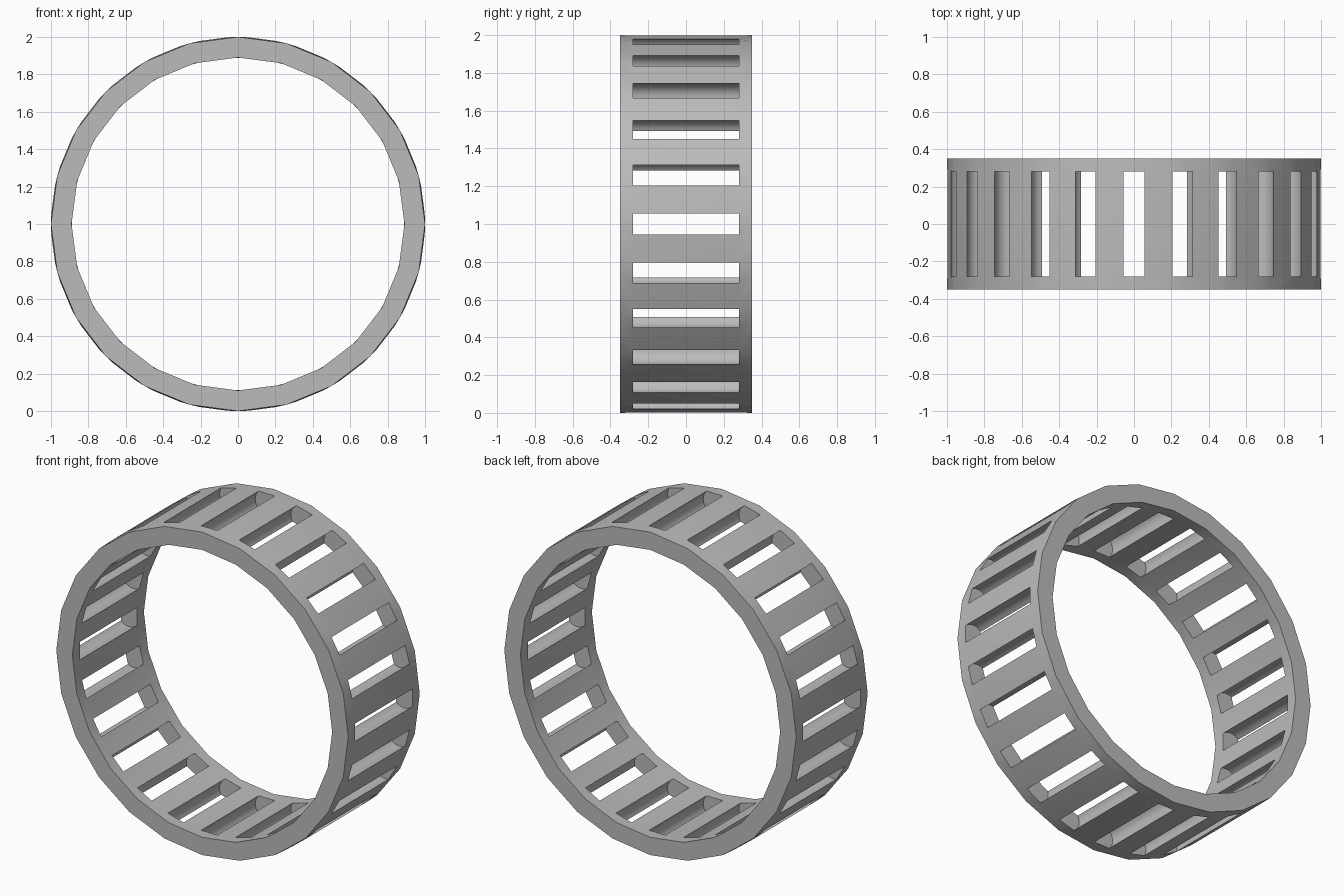
import bpy
import bmesh
from math import sin, cos, pi, radians

cube = bpy.data.objects.get("Cube")
if cube:
    bpy.data.objects.remove(cube)

SLOTS = 24
OUTER, INNER = 1.0, 0.89
HALF_WIDTH, HALF_SLOT = 0.35, 0.28
PITCH, POCKET = 0.943, 0.078      # centre radius and radius of each roller pocket
ARC_STEPS = 8

steel = bpy.data.materials.new("grey steel")
steel.use_nodes = True
GREY = (0.5, 0.5, 0.5, 1.0)
steel.diffuse_color = GREY
steel.node_tree.nodes["Principled BSDF"].inputs["Base Color"].default_value = GREY

bm = bmesh.new()


def ring_point(radius, side, y, angle):
    """Point at a radius and sideways offset, turned about the ring axis."""
    x = radius * sin(angle) + side * cos(angle)
    z = radius * cos(angle) - side * sin(angle)
    return bm.verts.new((x, y, z + OUTER))


# Vertices: rim corners and curved pocket walls for every slot
rims, walls = [], []
for k in range(SLOTS):
    a = 2 * pi * k / SLOTS
    rims.append({(r, s): ring_point(r, 0, s * HALF_WIDTH, a)
                 for r in (OUTER, INNER) for s in (-1, 1)})
    wall = {}
    for s in (-1, 1):
        for d in (-1, 1):
            wall[s, d] = []
            for i in range(ARC_STEPS + 1):
                t = radians(45 - 90 * i / ARC_STEPS)
                wall[s, d].append(ring_point(PITCH + POCKET * sin(t),
                                             d * POCKET * cos(t), s * HALF_SLOT, a))
    walls.append(wall)

for k in range(SLOTS):
    n = (k + 1) % SLOTS
    rim, next_rim, wall, next_wall = rims[k], rims[n], walls[k], walls[n]

    # Outer and inner skins: webs between slots and rims beside them
    for r, i in ((OUTER, 0), (INNER, -1)):
        bm.faces.new((wall[-1, 1][i], next_wall[-1, -1][i],
                      next_wall[1, -1][i], wall[1, 1][i]))
        for s in (-1, 1):
            bm.faces.new((rim[r, s], wall[s, -1][i], wall[s, 1][i]))
            bm.faces.new((rim[r, s], wall[s, 1][i],
                          next_wall[s, -1][i], next_rim[r, s]))

    for s in (-1, 1):
        # Flat end face of the ring and flat end of the slot
        bm.faces.new((rim[OUTER, s], next_rim[OUTER, s],
                      next_rim[INNER, s], rim[INNER, s]))
        bm.faces.new(wall[s, 1] + wall[s, -1][::-1])

    # Curved sides of the slot
    for d in (-1, 1):
        for i in range(ARC_STEPS):
            bm.faces.new((wall[-1, d][i], wall[-1, d][i + 1],
                          wall[1, d][i + 1], wall[1, d][i]))

bmesh.ops.recalc_face_normals(bm, faces=bm.faces)
mesh = bpy.data.meshes.new("slotted_ring")
bm.to_mesh(mesh)
bm.free()
mesh.materials.append(steel)

ring = bpy.data.objects.new("slotted_ring", mesh)
bpy.context.collection.objects.link(ring)
bpy.ops.object.select_all(action="DESELECT")
ring.select_set(True)
bpy.context.view_layer.objects.active = ring
bpy.ops.object.shade_smooth_by_angle(angle=radians(30))
